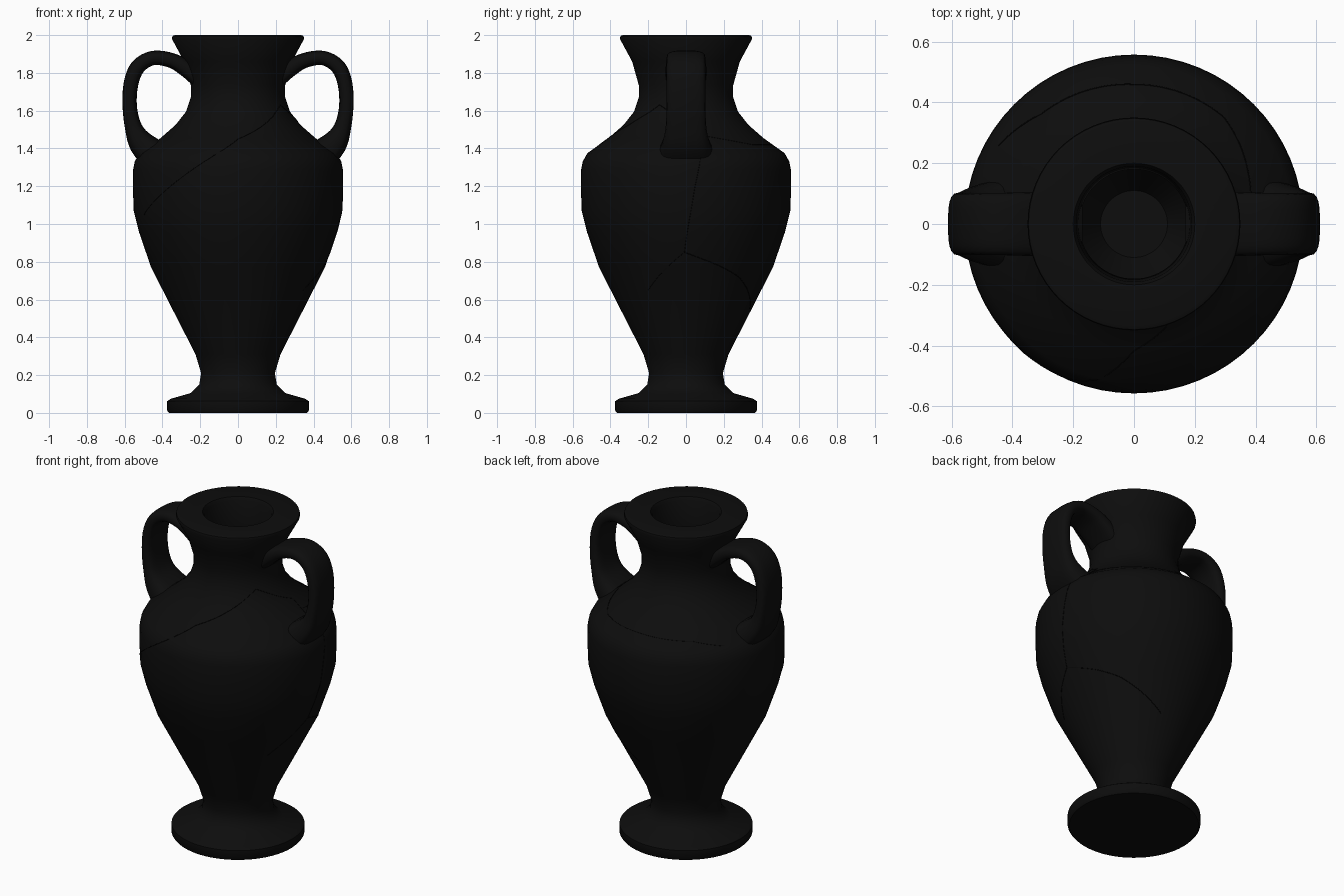
import bpy, bmesh, math
from mathutils import Vector

if "Cube" in bpy.data.objects:
    bpy.data.objects.remove(bpy.data.objects["Cube"])


def make_material(name, value):
    mat = bpy.data.materials.new(name)
    mat.use_nodes = True
    colour = (value, value, value, 1)
    mat.diffuse_color = colour
    mat.node_tree.nodes["Principled BSDF"].inputs["Base Color"].default_value = colour
    return mat


black_glaze = make_material("black glaze", 0.004)
crack_black = make_material("crack black", 0.002)


def add_object(name, data, mat):
    obj = bpy.data.objects.new(name, data)
    bpy.context.collection.objects.link(obj)
    data.materials.append(mat)
    return obj


def finish(name, bm, angle=40):
    bmesh.ops.remove_doubles(bm, verts=bm.verts, dist=0.0001)
    bmesh.ops.recalc_face_normals(bm, faces=bm.faces)
    mesh = bpy.data.meshes.new(name)
    bm.to_mesh(mesh)
    bm.free()
    obj = add_object(name, mesh, black_glaze)
    bpy.ops.object.select_all(action="DESELECT")
    obj.select_set(True)
    bpy.context.view_layer.objects.active = obj
    bpy.ops.object.shade_smooth_by_angle(angle=math.radians(angle))
    return obj


# Vase: outer profile from foot to rim, then the hollow inside (radius, z)
outer = [(0.365, 0), (0.375, 0.012), (0.375, 0.062), (0.355, 0.075), (0.25, 0.105),
         (0.205, 0.15), (0.195, 0.21), (0.225, 0.31), (0.46, 0.77), (0.525, 0.96),
         (0.552, 1.07), (0.557, 1.2), (0.555, 1.29), (0.547, 1.33), (0.522, 1.375),
         (0.41, 1.455), (0.33, 1.525), (0.275, 1.595), (0.25, 1.67), (0.25, 1.735),
         (0.285, 1.86), (0.35, 1.98), (0.347, 1.995), (0.335, 2)]
inner = [(0.2, 2), (0.19, 1.98), (0.18, 1.7), (0.25, 1.53), (0.45, 1.35),
         (0.47, 1.1), (0.38, 0.78), (0.11, 0.35)]

bm = bmesh.new()
verts = [bm.verts.new((r, 0, z)) for r, z in [(0, 0)] + outer + inner + [(0, 0.35)]]
edges = [bm.edges.new(pair) for pair in zip(verts, verts[1:])]
bmesh.ops.spin(bm, geom=verts + edges, cent=(0, 0, 0), axis=(0, 0, 1),
               angle=math.tau, steps=64)
finish("vase_body", bm)


# Handles: rounded strap lofted along a smooth path (x, z, half thickness, half width)
path = [(0.2, 1.765, 0.05, 0.11), (0.27, 1.82, 0.045, 0.108), (0.35, 1.865, 0.04, 0.105),
        (0.45, 1.879, 0.038, 0.102), (0.53, 1.832, 0.04, 0.102), (0.567, 1.74, 0.039, 0.102),
        (0.573, 1.62, 0.038, 0.103), (0.553, 1.51, 0.046, 0.108), (0.512, 1.43, 0.068, 0.125),
        (0.44, 1.36, 0.085, 0.15)]


def smooth_path(points, steps):
    pts = [Vector(p) for p in points]
    pts = [2 * pts[0] - pts[1]] + pts + [2 * pts[-1] - pts[-2]]
    result = []
    for a, b, c, d in zip(pts, pts[1:], pts[2:], pts[3:]):
        for i in range(steps):
            t = i / steps
            result.append(b + (c - a) * (t / 2) + (2 * a - 5 * b + 4 * c - d) * (t * t / 2)
                          + (3 * b - a - 3 * c + d) * (t ** 3 / 2))
    return result + [pts[-2]]


def rounded(value):
    return math.copysign(abs(value) ** 0.65, value)


def add_handle(name, side, sides=20):
    bm = bmesh.new()
    pts = smooth_path(path, 4)
    rings = []
    for i, p in enumerate(pts):
        ahead, behind = pts[min(i + 1, len(pts) - 1)], pts[max(i - 1, 0)]
        tangent = Vector((ahead.x - behind.x, ahead.y - behind.y)).normalized()
        ring = []
        for k in range(sides):
            a = math.tau * k / sides
            out, across = rounded(math.cos(a)) * p.z, rounded(math.sin(a)) * p.w
            ring.append(bm.verts.new((side * (p.x - tangent.y * out), across,
                                      p.y + tangent.x * out)))
        rings.append(ring)
    for lower, upper in zip(rings, rings[1:]):
        for k in range(sides):
            n = (k + 1) % sides
            bm.faces.new((lower[k], lower[n], upper[n], upper[k]))
    bm.faces.new(rings[0])
    bm.faces.new(rings[-1])
    finish(name, bm)


add_handle("left_handle", 1)
add_handle("right_handle", -1)


# Hairline cracks that follow the outer surface (angle in degrees, z)
def surface_point(angle, z):
    for (r0, z0), (r1, z1) in zip(outer, outer[1:]):
        if z0 <= z <= z1:
            r = r0 + (r1 - r0) * (z - z0) / (z1 - z0)
            break
    a = math.radians(angle)
    return (r * math.cos(a), r * math.sin(a), z, 1)


def add_crack(name, stops, steps=12):
    points = []
    for (a0, z0), (a1, z1) in zip(stops, stops[1:]):
        points += [surface_point(a0 + (a1 - a0) * i / steps, z0 + (z1 - z0) * i / steps)
                   for i in range(steps + 1)]
    curve = bpy.data.curves.new(name, "CURVE")
    curve.dimensions = "3D"
    curve.bevel_depth = 0.002
    curve.bevel_resolution = 0
    spline = curve.splines.new("POLY")
    spline.points.add(len(points) - 1)
    for target, co in zip(spline.points, points):
        target.co = co
    add_object(name, curve, crack_black)


add_crack("front_crack", [(-155, 1.05), (-130, 1.2), (-90, 1.45), (-32, 1.63)])
add_crack("side_crack", [(-32, 1.63), (12, 1.52), (5, 1.2), (-1, 0.85), (-30, 0.65)])
add_crack("lower_crack", [(-1, 0.85), (22, 0.78), (40, 0.72), (76, 0.55)])
add_crack("shoulder_crack", [(12, 1.47), (50, 1.42), (90, 1.42), (130, 1.41), (150, 1.38)])
